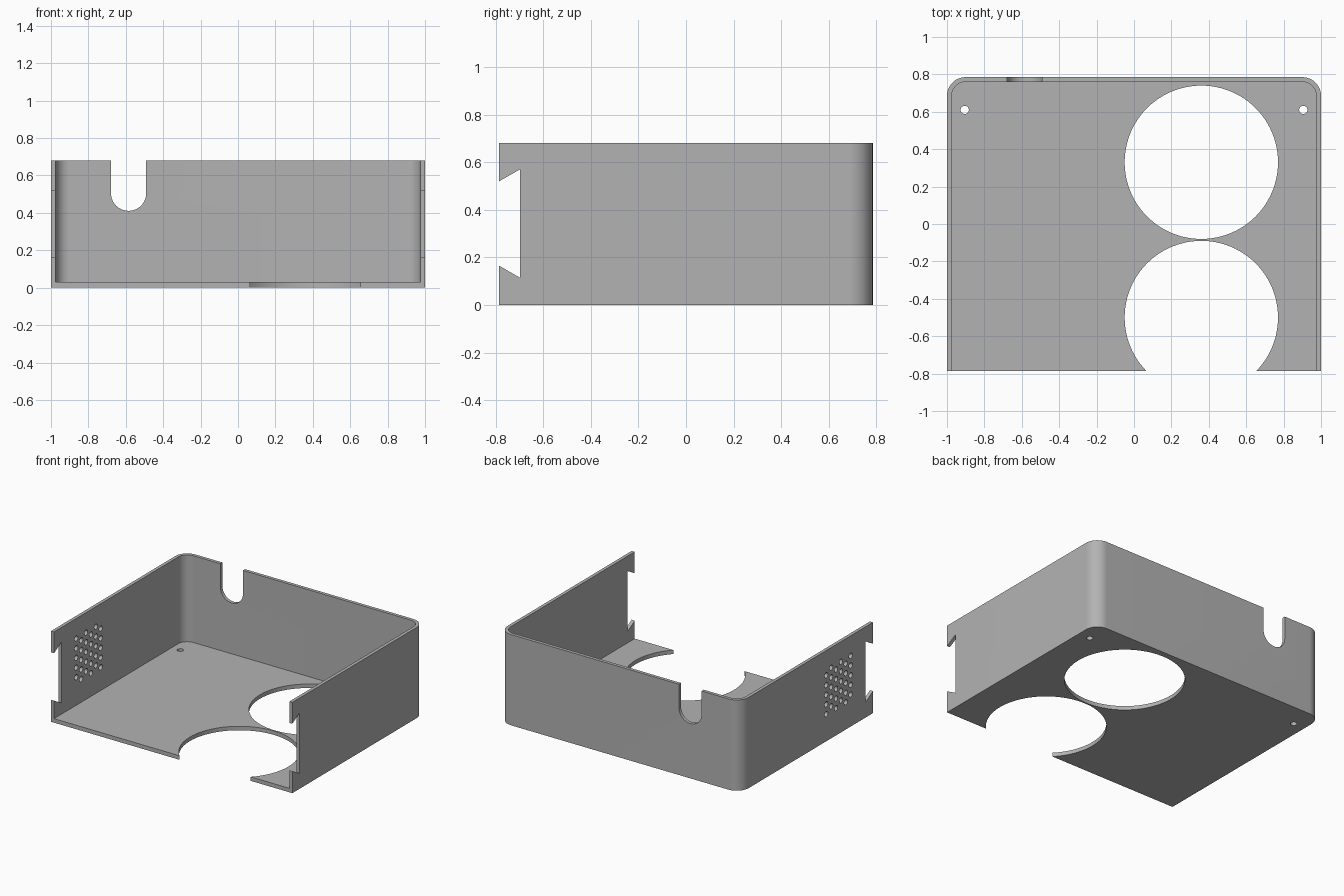
import bpy, bmesh, math
from mathutils import Matrix

if "Cube" in bpy.data.objects:
    bpy.data.objects.remove(bpy.data.objects["Cube"])

W, D, H = 1.0, 0.785, 0.68      # half width, half depth, height
WALL, FLOOR, RAD = 0.025, 0.03, 0.1

grey = bpy.data.materials.new("light_grey")
grey.diffuse_color = (0.45, 0.45, 0.45, 1)
grey.use_nodes = True
grey.node_tree.nodes["Principled BSDF"].inputs["Base Color"].default_value = grey.diffuse_color


def prism(name, pts, z0, z1, matrix=Matrix()):
    """Extrude a counter-clockwise 2D outline from z0 to z1."""
    bm = bmesh.new()
    low = [bm.verts.new((x, y, z0)) for x, y in pts]
    top = [bm.verts.new((x, y, z1)) for x, y in pts]
    bm.faces.new(low[::-1])
    bm.faces.new(top)
    n = len(pts)
    for i in range(n):
        j = (i + 1) % n
        bm.faces.new((low[i], low[j], top[j], top[i]))
    bm.transform(matrix)
    bmesh.ops.recalc_face_normals(bm, faces=bm.faces[:])
    me = bpy.data.meshes.new(name)
    bm.to_mesh(me)
    bm.free()
    ob = bpy.data.objects.new(name, me)
    bpy.context.collection.objects.link(ob)
    me.materials.append(grey)
    return ob


def arc(cx, cy, r, a0, a1, n):
    return [(cx + r * math.cos(math.radians(a0 + (a1 - a0) * i / n)),
             cy + r * math.sin(math.radians(a0 + (a1 - a0) * i / n))) for i in range(n + 1)]


def circle(cx, cy, r, n):
    return arc(cx, cy, r, 0, 360, n)[:-1]


def tray_outline(w, back, front, r):
    return ([(-w, front), (w, front)] + arc(w - r, back - r, r, 0, 90, 16)
            + arc(-w + r, back - r, r, 90, 180, 16))


# Maps outline (x, y) to world (x, z), and to world (y, z)
FACE_Y = Matrix(((1, 0, 0, 0), (0, 0, 1, 0), (0, 1, 0, 0), (0, 0, 0, 1)))
FACE_X = Matrix(((0, 0, 1, 0), (1, 0, 0, 0), (0, 1, 0, 0), (0, 0, 0, 1)))

# Open-fronted tray with rounded rear corners
case = prism("open_case", tray_outline(W, D, -D, RAD), 0, H)
cutters = [prism("cavity_cutter",
                 tray_outline(W - WALL, D - WALL, -D - 0.2, RAD - WALL), FLOOR, H + 0.2)]

# Two large floor openings
for y in (0.33, -0.5):
    cutters.append(prism("floor_opening_cutter", circle(0.36, y, 0.41, 96), -0.1, 0.1))

# Small screw holes at the rear
for x in (-0.905, 0.905):
    cutters.append(prism("screw_hole_cutter", circle(x, 0.61, 0.022, 24), -0.1, 0.1))

# Cable slot in the rear wall
slot = [(-0.491, H + 0.1), (-0.679, H + 0.1)] + arc(-0.585, 0.505, 0.094, 180, 360, 32)
cutters.append(prism("cable_slot_cutter", slot, D - 0.06, D + 0.1, FACE_Y))

# Dovetail notches in the front edge of both side walls
slope = 0.05 / 0.087
dovetail = [(-D - 0.1, 0.165 + 0.1 * slope), (-0.698, 0.115),
            (-0.698, 0.57), (-D - 0.1, 0.52 - 0.1 * slope)]
cutters.append(prism("dovetail_cutter", dovetail, -W - 0.1, W + 0.1, FACE_X))

# Staggered vent holes in the left wall
for col in range(6):
    for row in range(5):
        y = -0.522 + col * 0.058
        z = 0.53 - row * 0.0725 - (col % 2) * 0.036
        cutters.append(prism("vent_cutter", circle(y, z, 0.02, 16),
                             -W - 0.1, -W + 0.1, FACE_X))

# Cut all openings from the tray
group = bpy.data.collections.new("cutters")
bpy.context.scene.collection.children.link(group)
for c in cutters:
    bpy.context.collection.objects.unlink(c)
    group.objects.link(c)
    c.hide_render = True
mod = case.modifiers.new("openings", 'BOOLEAN')
mod.operation = 'DIFFERENCE'
mod.solver = 'EXACT'
mod.operand_type = 'COLLECTION'
mod.collection = group
bpy.context.view_layer.objects.active = case
case.select_set(True)
bpy.ops.object.modifier_apply(modifier=mod.name)
for c in cutters:
    bpy.data.objects.remove(c, do_unlink=True)
bpy.data.collections.remove(group)
bpy.ops.object.shade_smooth_by_angle(angle=math.radians(30))
